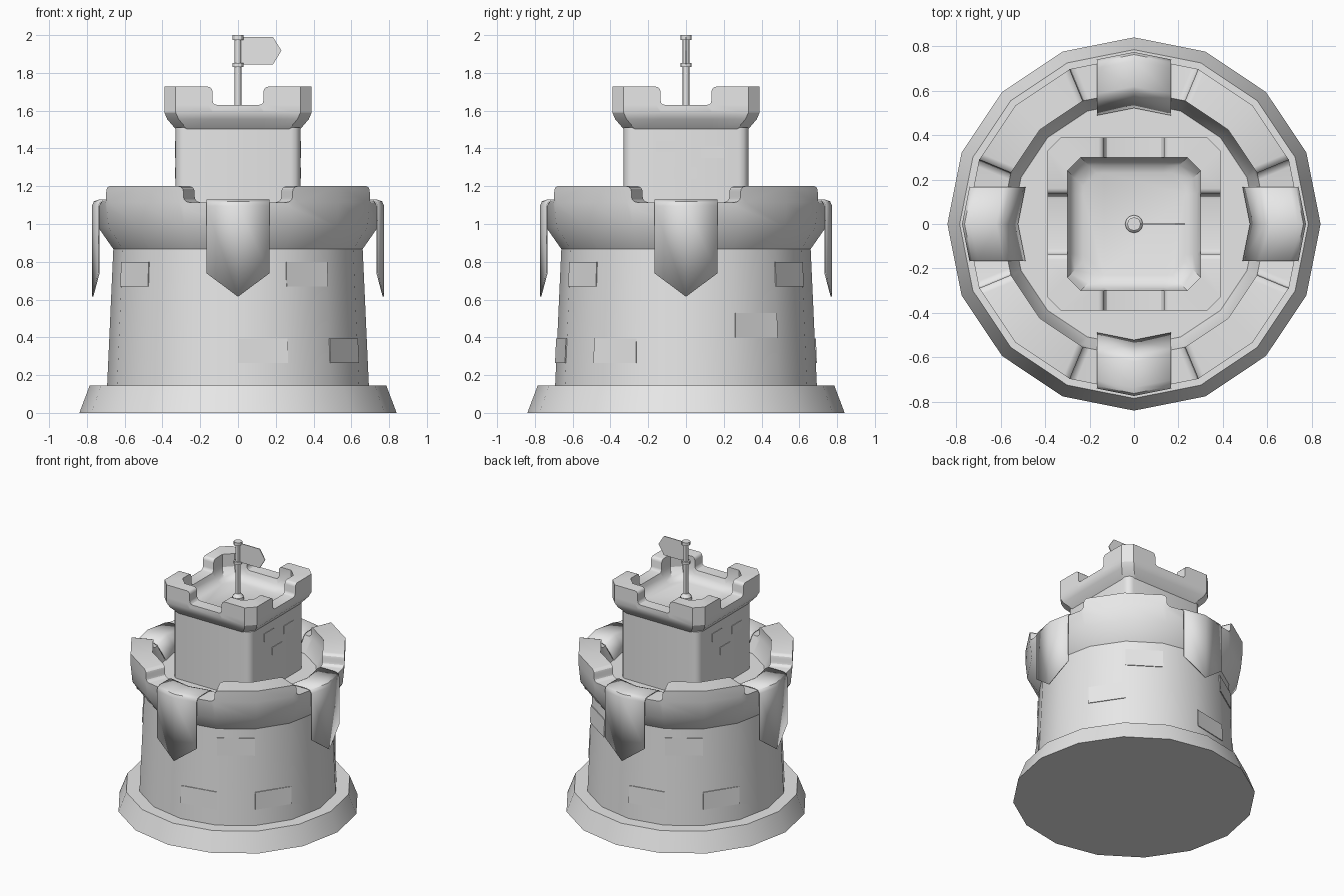
import bpy, bmesh, math
from math import sin, cos, tan, radians
from mathutils import Matrix

cube = bpy.data.objects.get("Cube")
if cube:
    bpy.data.objects.remove(cube, do_unlink=True)

STEP = radians(22.5)
stone = bpy.data.materials.new("stone_grey")
stone.use_nodes = True
GREY = (0.8, 0.8, 0.8, 1)
stone.diffuse_color = GREY
stone.node_tree.nodes["Principled BSDF"].inputs["Base Color"].default_value = GREY


def finish(name, bm, angle=30):
    bmesh.ops.recalc_face_normals(bm, faces=bm.faces)
    mesh = bpy.data.meshes.new(name)
    bm.to_mesh(mesh)
    bm.free()
    mesh.materials.append(stone)
    obj = bpy.data.objects.new(name, mesh)
    bpy.context.collection.objects.link(obj)
    bpy.ops.object.select_all(action='DESELECT')
    obj.select_set(True)
    bpy.context.view_layer.objects.active = obj
    bpy.ops.object.shade_smooth_by_angle(angle=radians(angle))
    return obj


def round_section(r, sides=16):
    return [(r * cos(math.tau * i / sides), r * sin(math.tau * i / sides)) for i in range(sides)]


def square_section(half, notch=0.135, cut=0.06):
    """Square with cut corners, four points on each side."""
    pts = []
    for k in range(4):
        c, s = round(cos(k * math.pi / 2)), round(sin(k * math.pi / 2))
        for t in (cut - half, -notch, notch, half - cut):
            pts.append((half * c - t * s, half * s + t * c))
    return pts


def loft(profile, section):
    """Skin (size, z) rows and cap both ends; returns the bmesh and the bands of faces."""
    bm = bmesh.new()
    rings = [[bm.verts.new((x, y, z)) for x, y in section(size)] for size, z in profile]
    bands = []
    for a, b in zip(rings, rings[1:]):
        n = len(a)
        bands.append([bm.faces.new((a[i], a[(i + 1) % n], b[(i + 1) % n], b[i])) for i in range(n)])
    bm.faces.new(rings[0][::-1])
    bm.faces.new(rings[-1])
    return bm, bands


def raise_merlons(bm, faces, height, bevel):
    """Extrude chosen top faces upward and soften the sides of the gaps."""
    low = faces[0].verts[0].co.z
    new = bmesh.ops.extrude_face_region(bm, geom=faces)["geom"]
    bmesh.ops.delete(bm, geom=faces, context='FACES_ONLY')
    verts = [v for v in new if isinstance(v, bmesh.types.BMVert)]
    bmesh.ops.translate(bm, verts=verts, vec=(0, 0, height))
    bmesh.ops.recalc_face_normals(bm, faces=bm.faces)
    ends = []
    for e in bm.edges:
        a, b = (v.co for v in e.verts)
        flat = abs(a.z - b.z) < 0.001 and a.z > low - 0.001
        across = abs(max(abs(a.x), abs(a.y)) - max(abs(b.x), abs(b.y))) > 0.03
        if flat and across and abs(a.xy.length - b.xy.length) > 0.05 and e.calc_face_angle(0) > 1:
            ends.append(e)
    bmesh.ops.bevel(bm, geom=ends, offset=bevel, segments=3, profile=0.5, affect='EDGES')


# Plinth and round wall
bm, _ = loft([(0.84, 0), (0.785, 0.145), (0.6, 0.145)], round_section)
finish("plinth", bm)
bm, _ = loft([(0.693, 0.14), (0.66, 0.87)], round_section)
finish("round_wall", bm)

# Flared parapet with four merlons, gaps centred on the axes
bm, bands = loft([(0.655, 0.86), (0.742, 0.985), (0.755, 1.115), (0.6, 1.115), (0.55, 1.0)],
                 round_section)
raise_merlons(bm, [f for i, f in enumerate(bands[2]) if i % 4 in (1, 2)], 0.085, 0.03)
finish("parapet", bm)

# Square tower with rounded upright corners
bm = bmesh.new()
bmesh.ops.create_cube(bm, size=1, matrix=Matrix.Translation((0, 0, 1.255))
                      @ Matrix.Diagonal((0.66, 0.66, 0.51, 1)))
upright = [e for e in bm.edges if abs(e.verts[0].co.z - e.verts[1].co.z) > 0.1]
bmesh.ops.bevel(bm, geom=upright, offset=0.05, segments=3, profile=0.5, affect='EDGES')
finish("square_tower", bm, 35)

# Tower cap with corner merlons and a dished floor
bm, bands = loft([(0.328, 1.5), (0.375, 1.555), (0.39, 1.59), (0.39, 1.63), (0.3, 1.63),
                  (0.285, 1.595), (0.265, 1.57), (0.23, 1.555)], square_section)
raise_merlons(bm, [f for i, f in enumerate(bands[3]) if i % 4 != 1], 0.097, 0.025)
finish("tower_cap", bm)

# Flagpole turned from one profile, with collars
bm, _ = loft([(0.04, 1.55), (0.04, 1.58), (0.018, 1.605), (0.018, 1.83), (0.03, 1.83),
              (0.03, 1.852), (0.018, 1.852), (0.018, 1.975), (0.03, 1.975), (0.03, 2.0)],
             lambda r: round_section(r, 12))
finish("flagpole", bm)

# Pointed flag
bm = bmesh.new()
outline = [(0.015, 1.845), (0.185, 1.845), (0.23, 1.918), (0.185, 1.99), (0.015, 1.99)]
face = bm.faces.new([bm.verts.new((x, -0.003, z)) for x, z in outline])
out = bmesh.ops.extrude_face_region(bm, geom=[face])["geom"]
bmesh.ops.translate(bm, verts=[v for v in out if isinstance(v, bmesh.types.BMVert)], vec=(0, 0.006, 0))
finish("flag", bm)

# Banners draped over the four gaps, creased along the middle
drape = [(0.525, 1.02), (0.595, 1.115), (0.62, 1.125), (0.735, 1.125), (0.76, 1.117),
         (0.77, 1.095), (0.77, 0.74)]
for k, side in enumerate(("left", "back", "right", "front")):
    bm = bmesh.new()
    rows = []
    for r, z in drape:
        rows.append([bm.verts.new((r - abs(y) * tan(STEP / 2), y,
                                   0.615 if z < 0.8 and y == 0 else z)) for y in (-0.167, 0, 0.167)])
    for a, b in zip(rows, rows[1:]):
        for i in range(2):
            bm.faces.new((a[i], b[i], b[i + 1], a[i + 1]))
    bmesh.ops.rotate(bm, verts=bm.verts, matrix=Matrix.Rotation(k * math.pi / 2, 3, 'Z'))
    banner = finish(side + "_banner", bm, 35)
    thick = banner.modifiers.new("thickness", 'SOLIDIFY')
    thick.thickness = 0.008
    thick.offset = 0


# Raised bricks on the round wall, one facet wide: (facet counted from the front, lower edge)
def wall_radius(z):
    return 0.699 - 0.0452 * (z - 0.14)


bricks = [(-3, 0.67), (1, 0.67), (0, 0.265), (2, 0.265), (6, 0.67), (5, 0.4),
          (9, 0.67), (10, 0.265), (8, 0.265)]
bm = bmesh.new()
for facet, z0 in bricks:
    corners = []
    for shift in (-0.012, 0):
        for z in (z0, z0 + 0.13):
            for a in (facet * STEP, (facet + 1) * STEP):
                r = wall_radius(z) + shift
                corners.append(bm.verts.new((r * sin(a), -r * cos(a), z)))
    for quad in ((0, 1, 3, 2), (4, 5, 7, 6), (0, 1, 5, 4), (2, 3, 7, 6), (0, 2, 6, 4), (1, 3, 7, 5)):
        bm.faces.new([corners[i] for i in quad])
finish("wall_bricks", bm, 10)

# Small bricks on the two sides of the tower
bm = bmesh.new()
for sign in (1, -1):
    for y, z in ((-0.1, 1.41), (0.14, 1.38), (0, 1.27)):
        bmesh.ops.create_cube(bm, size=1, matrix=Matrix.Translation((sign * 0.33, sign * y, z))
                              @ Matrix.Diagonal((0.008, 0.12, 0.06, 1)))
finish("tower_bricks", bm, 10)
